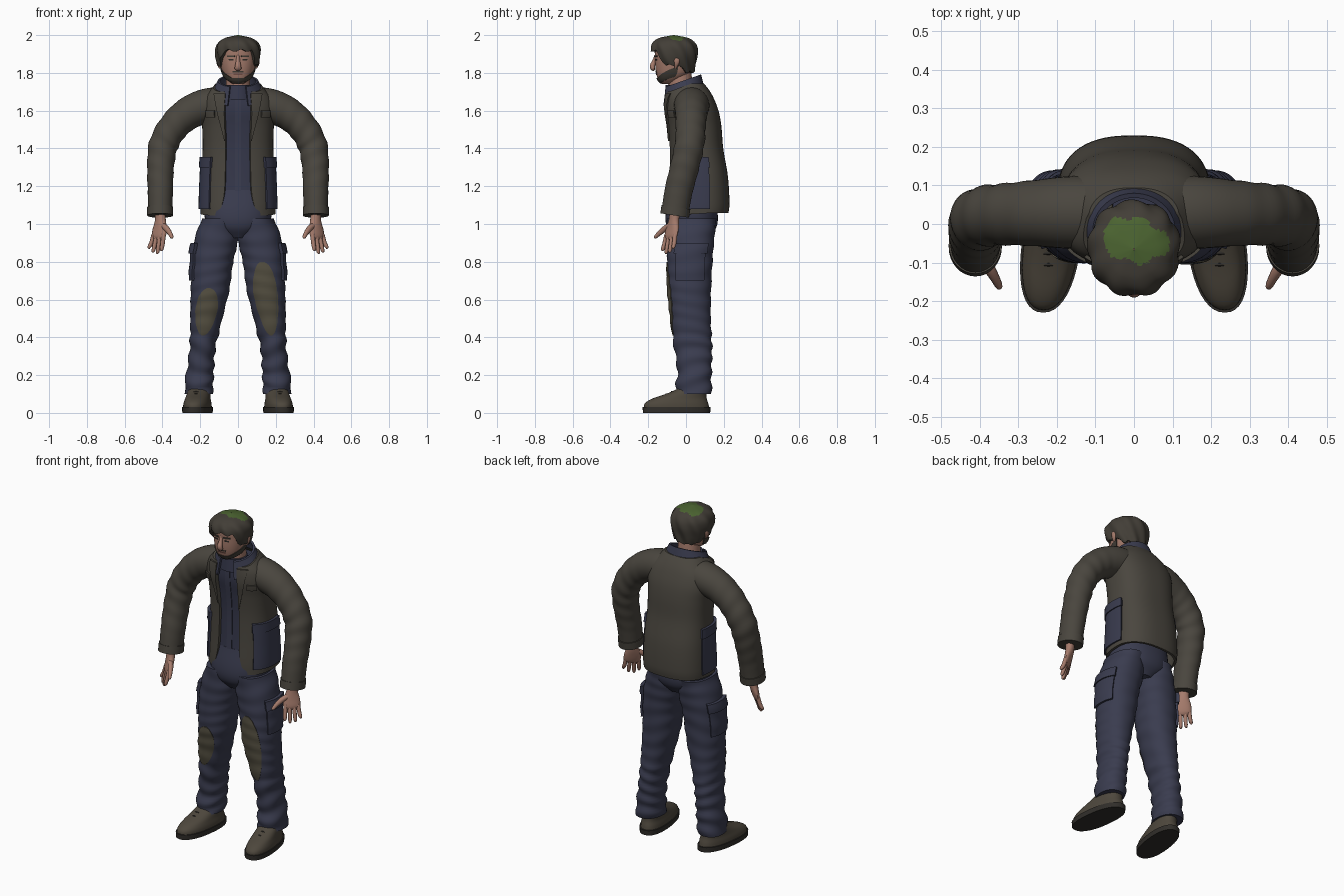
import bpy, bmesh, math
from mathutils import Vector
from math import sin, cos, pi

if "Cube" in bpy.data.objects:
    bpy.data.objects.remove(bpy.data.objects["Cube"])


def material(name, *rgb):
    m = bpy.data.materials.new(name)
    m.diffuse_color = (*rgb, 1)
    m.use_nodes = True
    m.node_tree.nodes["Principled BSDF"].inputs["Base Color"].default_value = m.diffuse_color
    return m


JACKET = material("jacket_brown", .068, .061, .049)
BLUE = material("trouser_blue", .042, .045, .078)
SHIRT = material("shirt_blue", .036, .039, .07)
SKIN = material("skin", .38, .2, .15)
HAIR = material("hair_brown", .055, .048, .038)
GREEN = material("moss_green", .07, .125, .03)
BOOT = material("boot_brown", .075, .063, .046)
SOLE = material("sole_dark", .03, .027, .023)
PATCH = material("knee_patch", .085, .075, .05)
LIP = material("lip", .2, .09, .07)


def at(rows, s):
    # smooth interpolation of rows keyed by their first number
    s = min(max(s, rows[0][0]), rows[-1][0])
    i = 0
    while i < len(rows) - 2 and s > rows[i + 1][0]:
        i += 1
    a, b = rows[i], rows[i + 1]
    p, q = rows[max(i - 1, 0)], rows[min(i + 2, len(rows) - 1)]
    h = b[0] - a[0]
    f = (s - a[0]) / h
    out = []
    for k in range(1, len(a)):
        ma = (b[k] - p[k]) / (b[0] - p[0]) * h
        mb = (q[k] - a[k]) / (q[0] - a[0]) * h
        out.append((2*f**3 - 3*f*f + 1)*a[k] + (f**3 - 2*f*f + f)*ma
                   + (3*f*f - 2*f**3)*b[k] + (f**3 - f*f)*mb)
    return out


def surf(rows, n=2.0, rumple=lambda z, t: 0):
    # rows: z, cx, cy, rx, ry; t = 0 is front, t = pi/2 is +x
    def p(z, t, off=0):
        cx, cy, rx, ry = at(rows, z)
        off += rumple(z, t)
        s, c = sin(t), cos(t)
        return Vector((cx + max(rx + off, .002) * math.copysign(abs(s)**(2/n), s),
                       cy - max(ry + off, .002) * math.copysign(abs(c)**(2/n), c), z))
    return p


def build(name, fn, nu, nv, mat, sx=1, closed=False, thick=.01, rule=None):
    bm = bmesh.new()
    cols = nu if closed else nu + 1

    def sheet(off):
        rows = []
        for j in range(nv + 1):
            pts = [fn(i / nu, j / nv, off) for i in range(cols)]
            rows.append([bm.verts.new((p[0] * sx, p[1], p[2])) for p in pts])
        for j in range(nv):
            for i in range(nu):
                k = (i + 1) % cols
                bm.faces.new((rows[j][i], rows[j][k], rows[j+1][k], rows[j+1][i]))
        return rows

    def loop(r):
        return r[0] + [x[-1] for x in r[1:]] + r[-1][-2::-1] + [x[0] for x in r[-2:0:-1]]
    a = sheet(0)
    if closed:
        bm.faces.new(a[0])
        bm.faces.new(a[-1])
    else:
        la, lb = loop(a), loop(sheet(-thick))
        for i in range(len(la)):
            k = (i + 1) % len(la)
            bm.faces.new((la[i], la[k], lb[k], lb[i]))
    bmesh.ops.recalc_face_normals(bm, faces=bm.faces)
    if rule:
        for f in bm.faces:
            f.material_index = 1 if rule(f.calc_center_median()) else 0
    me = bpy.data.meshes.new(name)
    bm.to_mesh(me)
    bm.free()
    for m in (mat if isinstance(mat, list) else [mat]):
        me.materials.append(m)
    ob = bpy.data.objects.new(name, me)
    bpy.context.collection.objects.link(ob)
    return ob


def loft(name, s, z0, z1, mat, sx=1, nu=40, nv=24):
    return build(name, lambda u, v, o: s(z0 + (z1 - z0) * v, 2 * pi * u, o), nu, nv, mat, sx, True)


def plate(name, s, z0, z1, t0, t1, mat, sx=1, lift=.005, thick=.009, n=10):
    return build(name, lambda u, v, o: s(z0 + (z1 - z0) * v, t0 + (t1 - t0) * u, lift + o),
                 n, n, mat, sx, thick=thick)


def tube(name, pts, mat, sx=1, axis=(0, 1, 0), nu=20, nv=24, rumple=lambda s, t: 0):
    # pts: x, y, z, radius along axis, radius across
    rows = [(i, *p) for i, p in enumerate(pts)]
    last = len(pts) - 1

    def fn(u, v, o):
        s = v * last
        x, y, z, ra, rb = at(rows, s)
        tan = (Vector(at(rows, s + .05)[:3]) - Vector(at(rows, s - .05)[:3])).normalized()
        a = Vector(axis)
        a = (a - tan * a.dot(tan)).normalized()
        b = tan.cross(a)
        t = 2 * pi * u
        k = rumple(s, t)
        return Vector((x, y, z)) + a * (ra + k) * cos(t) + b * (rb + k) * sin(t)
    return build(name, fn, nu, nv, mat, sx, True)


# torso, open jacket and shirt
torso_rows = [(z, 0, (f + b) / 2, rx, (b - f) / 2) for z, rx, f, b in (
    (1.045, .198, -.10, .222), (1.10, .20, -.10, .23), (1.25, .195, -.092, .222),
    (1.40, .187, -.09, .197), (1.52, .19, -.10, .187), (1.60, .197, -.112, .172),
    (1.67, .18, -.11, .145), (1.71, .145, -.105, .122), (1.75, .115, -.09, .09))]
torso = surf(torso_rows, 2.5)
shirt = surf([(r[0], 0, r[2], r[3] - .014, r[4] - .012) for r in torso_rows], 2.5)
edge_rows = [(1.045, .105), (1.12, .08), (1.2, .07), (1.45, .066), (1.6, .07), (1.75, .06)]


def angle(z, x):
    return math.asin(min(x / at(torso_rows, z)[2], 1)**1.25)


def jacket(u, v, o):
    c = max(0, cos(2 * pi * u))
    z = 1.045 + (.70 - .045 * c) * v + .012 * (1 - c) * (1 - v)
    t0 = angle(z, at(edge_rows, z)[0])
    return torso(z, t0 + (2 * pi - 2 * t0) * u, o)


def lapel(u, v, o):
    z = 1.44 + .25 * v
    return torso(z, angle(z, at(edge_rows, z)[0] + u * (.004 + .055 * v)), .008 + o)


build("jacket_body", jacket, 72, 40, JACKET, thick=.014)
loft("shirt", shirt, 1.17, 1.70, SHIRT)
plate("shirt_placket", shirt, 1.175, 1.68, -.05, .05, BLUE, lift=.004)


# collar, low at the front and high at the nape
def collar(u, v, o):
    t = .42 + (2 * pi - .84) * u
    y = -.018 - (.112 - .014 * v + o) * cos(t)
    drop = .06 + .045 * max(0, cos(t))**2
    return Vector(((.137 - .03 * v + o) * sin(t), y, 1.764 + .35 * y + (v - 1) * drop))


build("jacket_collar", collar, 48, 6, BLUE, thick=.012)
loft("shirt_collar", surf([(1.66, 0, -.03, .085, .085), (1.74, 0, -.035, .072, .072)]), 1.66, 1.735, SHIRT)

# pelvis and legs
loft("trouser_waist", surf([(.925, 0, .03, .06, .09), (.98, 0, .03, .15, .13), (1.05, 0, .03, .178, .138),
                            (1.18, 0, .03, .172, .115)], 2.3), .925, 1.18, BLUE)
leg = surf([(.10, .207, .04, .073, .093), (.14, .207, .04, .075, .095), (.22, .20, .045, .072, .09),
            (.34, .188, .038, .068, .10), (.50, .168, .025, .085, .106), (.65, .148, .018, .102, .115),
            (.80, .135, .02, .11, .12), (.92, .115, .025, .115, .125), (1.03, .10, .03, .09, .13)], 2.2,
           lambda z, t: (.005 if z < .42 else .002) * sin(z * 75 + 2.2 * sin(t + z * 9)))
boot = surf([(.02, 0, -.05, .072, .174), (.05, 0, -.05, .07, .168), (.075, 0, -.035, .064, .145),
             (.10, 0, .0, .06, .108), (.13, 0, .035, .056, .08), (.2, 0, .045, .052, .07)], 2.3)
sole = surf([(0, 0, -.05, .076, .178), (.03, 0, -.05, .077, .18)], 2.3)


def foot(s):
    # toes turn outward
    def p(z, t, o=0):
        q = s(z, t, o)
        return Vector((q.x + .212 - .12 * (q.y + .03), q.y, z))
    return p


lateral = (-.75, -.65, 0)
for sx, side in ((1, "left"), (-1, "right")):
    loft(side + "_trouser_leg", leg, .10, 1.03, BLUE, sx, nv=70)
    top = .80 if sx > 0 else .66

    def knee(u, v, o, top=top):
        z = .41 + (top - .41) * v
        w = .08 + .55 * sin(pi * v)**.6
        return leg(z, -.05 + w * (2 * u - 1) + (.12 if sx < 0 else 0), .004 + o)
    build(side + "_knee_patch", knee, 12, 24, PATCH, sx)
    plate(side + "_cargo_pocket", leg, .70, .87, 1.0, 2.2, BLUE, sx, .012, .02)
    plate(side + "_cargo_flap", leg, .845, .90, .95, 2.25, BLUE, sx, .019, .02)
    loft(side + "_boot", foot(boot), .02, .2, BOOT, sx)
    loft(side + "_sole", foot(sole), 0, .03, SOLE, sx, nv=2)
    for k in range(3):
        y, z = -.105 + .03 * k, .098 + .012 * k
        tube(f"{side}_lace_{k}", [(.195, y, z - .012, .006, .006), (.222, y, z, .006, .006),
                                  (.25, y, z - .012, .006, .006)], SOLE, sx, nu=6, nv=6)

    # jacket details
    build(side + "_lapel", lapel, 6, 12, JACKET, sx)
    plate(side + "_jacket_pocket", torso, 1.08, 1.31, .75, 1.85, BLUE, sx, .009, .015, 14)
    plate(side + "_pocket_flap", torso, 1.30, 1.355, .72, 1.88, BLUE, sx, .015, .02, 14)
    plate(side + "_chest_flap", torso, 1.565, 1.60, .58, .95, JACKET, sx, .007)

    # sleeve and cuff
    tube(side + "_sleeve", [(.05, .03, 1.635, .09, .09), (.16, .03, 1.626, .094, .092),
                            (.255, .028, 1.59, .086, .087), (.335, .025, 1.522, .08, .08),
                            (.394, .018, 1.42, .078, .077), (.41, -.008, 1.30, .076, .071),
                            (.411, -.038, 1.18, .074, .067), (.412, -.058, 1.065, .072, .064)],
         JACKET, sx, nu=32, nv=60,
         rumple=lambda s, t: .003 * sin(s * 9 + 2 * sin(t)) * max(0, 1 - abs(s - 4) / 2.5))
    tube(side + "_cuff", [(.412, -.053, 1.09, .077, .069), (.412, -.06, 1.045, .077, .069)],
         JACKET, sx, nu=32, nv=3)

    # hand
    tube(side + "_palm", [(.412, -.06, 1.07, .03, .024), (.411, -.064, 1.02, .032, .024),
                          (.414, -.072, .975, .046, .021), (.42, -.08, .935, .047, .017),
                          (.424, -.083, .915, .03, .008)], SKIN, sx, lateral)
    for k, (d, tip) in enumerate(((-.035, .868), (-.012, .848), (.012, .842), (.035, .856))):
        bx, by = .42 - .75 * d, -.08 - .65 * d
        ex, ey = .437 - .95 * d, -.095 - .8 * d
        tube(f"{side}_finger_{k}", [(bx, by, .945, .012, .012), ((bx + ex) / 2, (by + ey) / 2, .9, .0115, .012),
                                    (ex, ey, tip + .01, .0095, .0095), (ex, ey, tip, .003, .003)],
             SKIN, sx, lateral, 10, 10)
    tube(side + "_thumb", [(.408, -.075, 1.0, .014, .014), (.378, -.112, .975, .016, .015),
                           (.36, -.142, .95, .013, .012), (.35, -.162, .93, .009, .009),
                           (.347, -.166, .924, .002, .002)], SKIN, sx, (0, 0, 1), 12, 14)

# head and neck
head = surf([(1.742, 0, -.10, .028, .03), (1.76, 0, -.088, .056, .058), (1.79, 0, -.07, .078, .086),
             (1.83, 0, -.063, .09, .099), (1.88, 0, -.06, .097, .104), (1.93, 0, -.06, .097, .105),
             (1.965, 0, -.063, .085, .09), (1.985, 0, -.063, .05, .05)], 2.2)
loft("neck", surf([(1.66, 0, -.025, .066, .066), (1.82, 0, -.035, .062, .062)]), 1.66, 1.82, SKIN)
loft("head", head, 1.742, 1.985, SKIN, nv=30)
tube("nose", [(0, -.158, 1.893, .008, .008), (0, -.168, 1.862, .011, .011), (0, -.177, 1.838, .014, .016),
              (0, -.174, 1.822, .012, .018), (0, -.165, 1.815, .004, .008)], SKIN, nu=14, nv=14)


# beard along the jaw, rising to the sideburns
def beard(u, v, o):
    t = 1.75 * (2 * u - 1)
    hi = 1.772 + .085 * max(0, abs(t) / 1.75 - .25)
    lo = 1.744 + .035 * (t / 1.75)**2
    return head(lo + (hi - lo) * v, t, .005 + o)


build("beard", beard, 40, 6, HAIR)
plate("mouth", head, 1.789, 1.796, -.27, .27, LIP, lift=.003)
plate("moustache", head, 1.803, 1.809, -.3, .3, HAIR, lift=.003)
for sx, side in ((1, "left"), (-1, "right")):
    plate(side + "_eyebrow", head, 1.884, 1.893, .14, .55, HAIR, sx, .006)
    plate(side + "_eye", head, 1.866, 1.873, .22, .48, SOLE, sx, .003)
    tube(side + "_ear", [(.092, -.05, 1.885, .01, .006), (.104, -.048, 1.875, .017, .009),
                         (.104, -.05, 1.85, .013, .009), (.095, -.056, 1.825, .005, .005)], SKIN, sx, nu=12, nv=12)

# hair cap with locks and a mossy crown
hair = surf([(1.79, 0, -.04, .078, .082), (1.85, 0, -.06, .108, .112), (1.91, 0, -.063, .119, .123),
             (1.955, 0, -.065, .108, .114), (1.985, 0, -.065, .07, .076), (2.0, 0, -.065, .004, .004)], 2.1,
            lambda z, t: .004 * sin(9 * t + 35 * z) * min(1, (2.0 - z) / .05))


def hair_cap(u, v, o):
    t = pi + 2 * pi * u
    a = abs(2 * pi * u - pi)  # 0 at front, pi at back
    k = min(max((a - .65) / .45, 0), 1)
    low = 1.918 + (1.84 - 1.918) * k - .035 * min(max((a - 1.7) / .4, 0), 1) + .006 * sin(11 * t)
    return hair(low + (2.0 - low) * sin(v * pi / 2), t, o)


build("hair", hair_cap, 96, 36, [HAIR, GREEN], thick=.02,
      rule=lambda c: c.z > 1.94 and (c.x / .085)**2 + ((c.y + .042 + .12 * c.x) / .058)**2
      < 1 + .2 * sin(c.x * 90))

# smooth shading with sharp creases
for ob in bpy.data.objects:
    ob.select_set(True)
    bpy.context.view_layer.objects.active = ob
bpy.ops.object.shade_smooth_by_angle(angle=math.radians(40))
